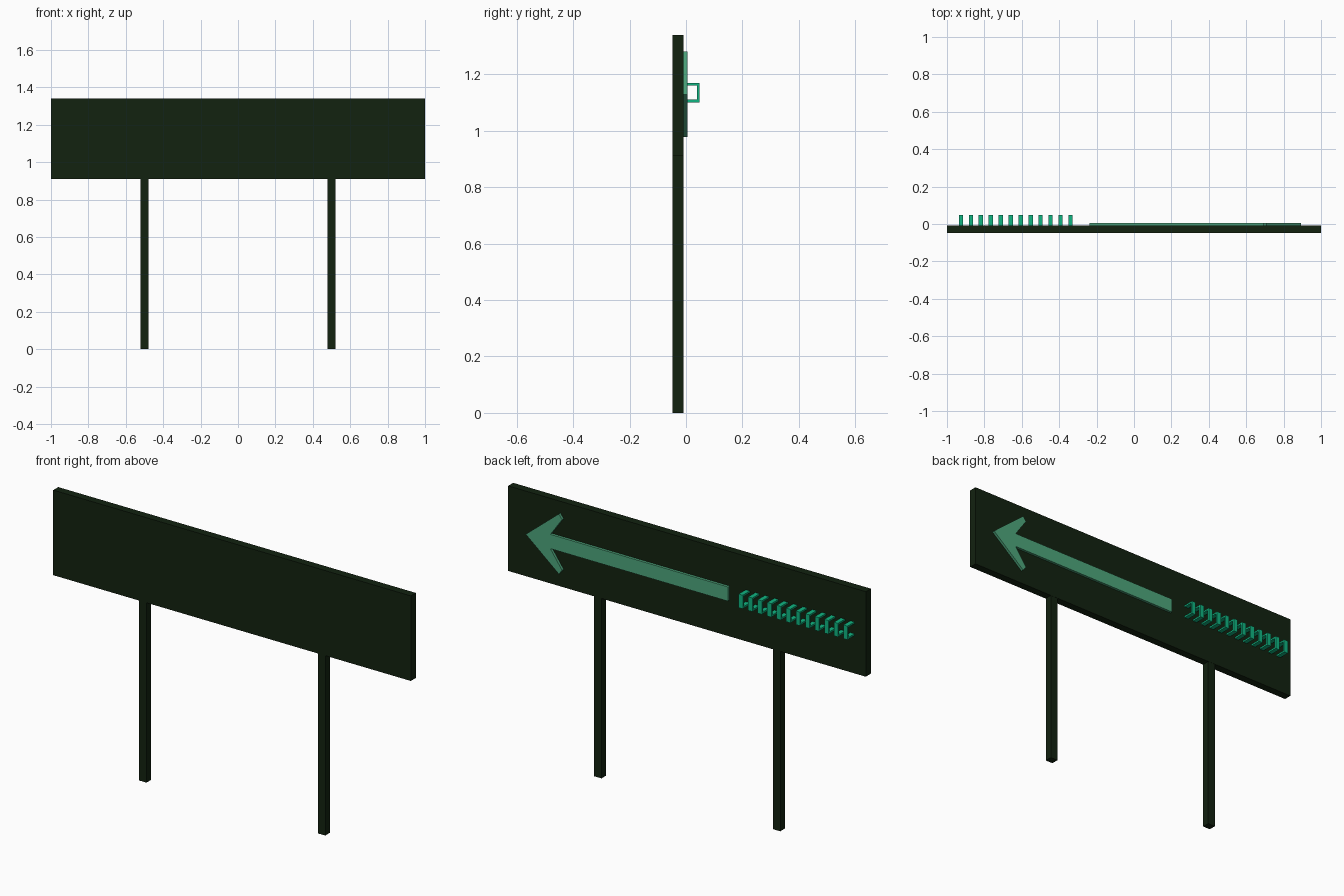
import bpy, bmesh

if "Cube" in bpy.data.objects:
    bpy.data.objects.remove(bpy.data.objects["Cube"])


def material(name, color):
    m = bpy.data.materials.new(name)
    m.diffuse_color = (*color, 1)
    m.use_nodes = True
    m.node_tree.nodes["Principled BSDF"].inputs["Base Color"].default_value = m.diffuse_color
    return m


BOARD = material("dark_green", (0.006, 0.016, 0.005))
ARROW = material("soft_green", (0.075, 0.38, 0.2))
LOOP = material("bright_green", (0.005, 0.46, 0.22))


def make_object(name, bm, mat):
    bmesh.ops.recalc_face_normals(bm, faces=bm.faces)
    mesh = bpy.data.meshes.new(name)
    bm.to_mesh(mesh)
    bm.free()
    mesh.materials.append(mat)
    ob = bpy.data.objects.new(name, mesh)
    bpy.context.collection.objects.link(ob)
    return ob


def prism(name, points, offset, mat):
    """Extrude a closed outline along an offset vector."""
    bm = bmesh.new()
    face = bm.faces.new([bm.verts.new(p) for p in points])
    ext = bmesh.ops.extrude_face_region(bm, geom=[face])
    verts = [g for g in ext["geom"] if isinstance(g, bmesh.types.BMVert)]
    bmesh.ops.translate(bm, verts=verts, vec=offset)
    return make_object(name, bm, mat)


def box(name, x, y, z, mat):
    pts = [(x[0], y[0], z[0]), (x[1], y[0], z[0]), (x[1], y[1], z[0]), (x[0], y[1], z[0])]
    return prism(name, pts, (0, 0, z[1] - z[0]), mat)


# Sign board and its two posts
box("sign_board", (-1, 1), (-0.048, -0.008), (0.91, 1.34), BOARD)
for side, x in (("left", -0.5), ("right", 0.5)):
    box(f"{side}_post", (x - 0.021, x + 0.021), (-0.047, -0.009), (0, 0.91), BOARD)

# Raised arrow on the back face, outline mirrored about its axis
zc = 1.129
half = [(-0.238, 0.036), (0.755, 0.036), (0.69, 0.128), (0.708, 0.152)]
outline = half + [(0.893, 0)] + [(x, -z) for x, z in reversed(half)]
prism("arrow", [(x, -0.008, zc + z) for x, z in outline], (0, 0.013, 0), ARROW)

# Row of bent strip loops behind the arrow tail
y0, y1, z0, z1, t, w = -0.008, 0.048, 1.101, 1.17, 0.009, 0.023
profile = [(y0, z0), (y1, z0), (y1, z1), (y0, z1),
           (y0, z1 - t), (y1 - t, z1 - t), (y1 - t, z0 + t), (y0, z0 + t)]
for i in range(12):
    x = -0.925 + i * 0.0532 - w / 2
    prism(f"strip_loop_{i + 1}", [(x, y, z) for y, z in profile], (w, 0, 0), LOOP)
